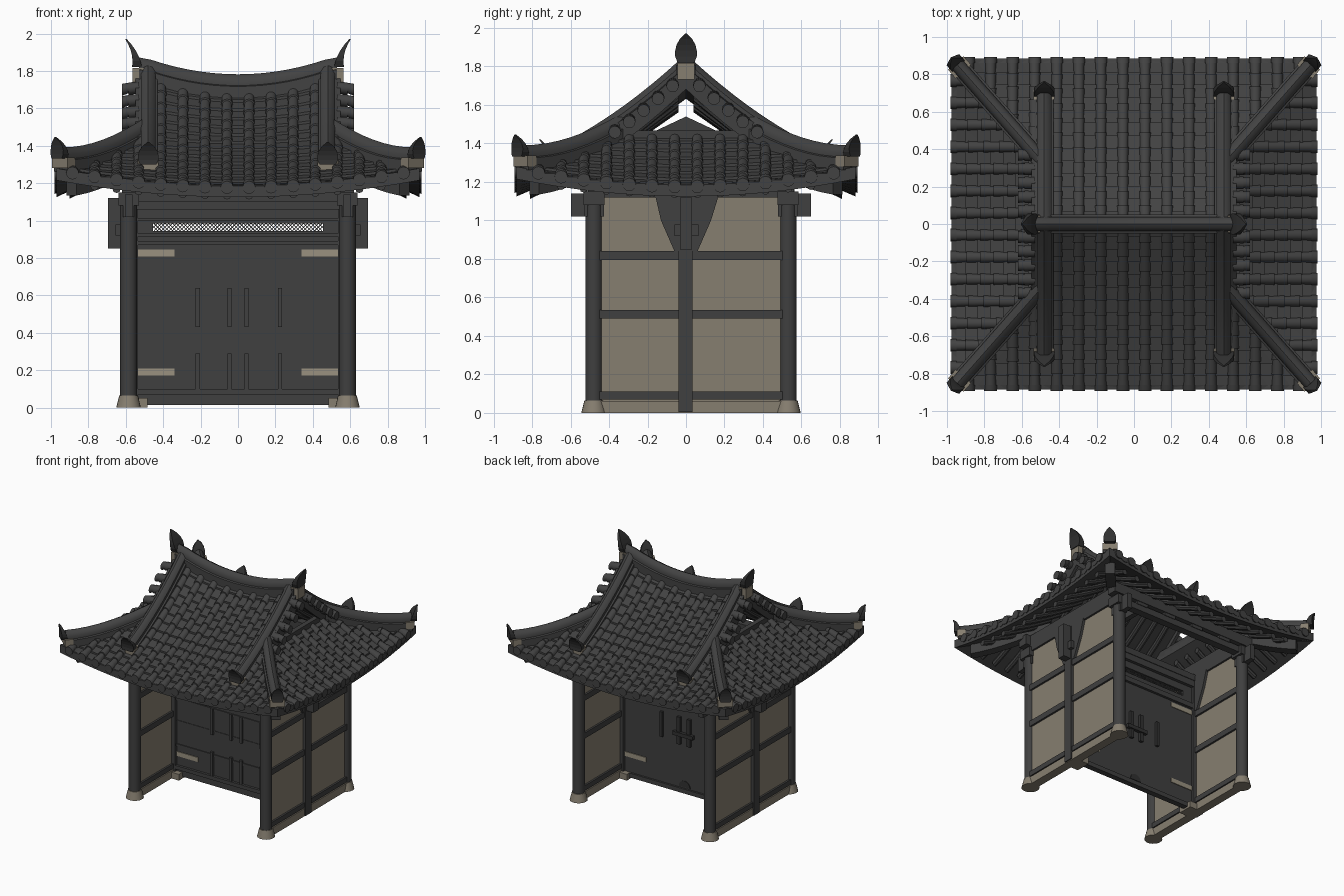
import bpy, bmesh, math
from mathutils import Vector, Matrix

if "Cube" in bpy.data.objects:
    bpy.data.objects.remove(bpy.data.objects["Cube"])


def material(name, *rgb):
    m = bpy.data.materials.new(name)
    m.use_nodes = True
    m.diffuse_color = (*rgb, 1)
    m.node_tree.nodes["Principled BSDF"].inputs["Base Color"].default_value = (*rgb, 1)
    return m


TILE = material("roof tile grey", .055, .055, .055)
WOOD = material("dark timber", .05, .05, .05)
DARK = material("ornament charcoal", .03, .03, .03)
PLASTER = material("tan plaster", .24, .21, .162)
STRAP = material("pale metal", .32, .285, .215)
UP = Vector((0, 0, 1))
SIGNS = (-1, 1)


def finish(name, bm, mat, smooth=False):
    bmesh.ops.recalc_face_normals(bm, faces=bm.faces)
    me = bpy.data.meshes.new(name)
    bm.to_mesh(me)
    bm.free()
    me.materials.append(mat)
    ob = bpy.data.objects.new(name, me)
    bpy.context.collection.objects.link(ob)
    if smooth:
        bpy.ops.object.select_all(action='DESELECT')
        ob.select_set(True)
        bpy.context.view_layer.objects.active = ob
        bpy.ops.object.shade_smooth_by_angle(angle=math.radians(35))


def box(bm, x0, x1, y0, y1, z0, z1, turn=0):
    mid = Vector((x0 + x1, y0 + y1, z0 + z1)) / 2
    bmesh.ops.create_cube(bm, size=1, matrix=Matrix.Translation(mid) @ Matrix.Rotation(turn, 4, 'Y')
                          @ Matrix.Diagonal((abs(x1 - x0), abs(y1 - y0), abs(z1 - z0), 1)))


def post(bm, x, y, z0, z1, r0, r1, sides=20):
    bmesh.ops.create_cone(bm, cap_ends=True, segments=sides, radius1=r0, radius2=r1, depth=z1 - z0,
                          matrix=Matrix.Translation((x, y, (z0 + z1) / 2)))


def loft(bm, rings, closed=True, loop=False):
    vs = [[bm.verts.new(p) for p in r] for r in rings]
    for a, b in zip(vs, vs[1:] + (vs[:1] if loop else [])):
        n = len(a)
        for i in range(n if closed else n - 1):
            j = (i + 1) % n
            bm.faces.new((a[i], a[j], b[j], b[i]))
    if closed and not loop:
        bm.faces.new(vs[0])
        bm.faces.new(vs[-1])


def sweep(bm, pts, profile, scales=None):
    rings = []
    for i, p in enumerate(pts):
        t = pts[min(i + 1, len(pts) - 1)] - pts[max(i - 1, 0)]
        side = t.cross(UP).normalized()
        k = scales[i] if scales else 1
        rings.append([p + side * s * k + UP * u * k for s, u in profile])
    loft(bm, rings)


def arc(r, a0, a1, n, squash=1):
    angles = [math.radians(a0 + (a1 - a0) * i / n) for i in range(n + 1)]
    return [(r * math.cos(a), r * squash * math.sin(a)) for a in angles]


def slab(w, low, high):
    return [(-w, low), (-w, high), (w, high), (w, low)]


# Roof shape: face 0 is the long slope, face 1 the hipped end slope
EAVE = (.88, .97)
TOP = (0, .5)
HIP = .882
STEP = .118


def roof(face, s, a, e, up=0):
    d = EAVE[0] - e if face == 0 else (EAVE[1] - e) / HIP
    x, y = (a, s * e) if face == 0 else (s * e, a)
    z = 1.175 + .4 * d + .2 * d * d + .09 * (x / .97) ** 2 * (y / .88) ** 2
    if face == 0:
        z += .09 * min(1, (x / .5) ** 2) * (1 - min(e, .88) / .88) ** 2
    return Vector((x, y, z + up))


def half_width(face, e):
    if face == 0:
        return max(.53, .52 + (e - .37) * HIP)
    return .37 + (e - .52) / HIP


def column_top(face, a):
    if face == 0:
        return .02 if a < .53 else .37 + (a - .52) / HIP
    return .53 if a < .37 else .52 + (a - .37) * HIP


def spread(a, b, n):
    return [a + (b - a) * i / n for i in range(n + 1)]


field, tiles, ends, drips, rafters = [bmesh.new() for _ in range(5)]
half_round, disc, drop = arc(.031, 0, 180, 6), arc(.034, 0, 330, 11), arc(.045, 180, 360, 6, .9)
for face in (0, 1):
    for s in SIGNS:
        # Stepped flat tiles with the soffit in one sheet
        levels = [(e, -.05) for e in spread(TOP[face], EAVE[face], 6)]
        rows = spread(EAVE[face], TOP[face], round((EAVE[face] - TOP[face]) / .07))
        for low, high in zip(rows, rows[1:]):
            levels += [(low, .014), (high, 0)]
        loft(field, [[roof(face, s, half_width(face, e) * t, e, up) for t in spread(-1, 1, 16)]
                     for e, up in levels], closed=False, loop=True)
        # Round tile columns, eave discs and rafters
        count = (8, 7)[face]
        for i in range(-count, count):
            a = (i + .5) * STEP
            top = column_top(face, abs(a))
            n = max(1, round((EAVE[face] - top) / .075))
            cuts = spread(EAVE[face], top, n)
            for low, high in zip(cuts, cuts[1:]):
                sweep(tiles, [roof(face, s, a, low, .008), roof(face, s, a, high, .004)], half_round, [1, .84])
            sweep(ends, [roof(face, s, a, EAVE[face] + k, .006) for k in (-.02, .012)], disc)
            if i > -count:
                sweep(drips, [roof(face, s, a - STEP / 2, EAVE[face] + k, .012) for k in (-.02, .006)], drop)
            if top < EAVE[face] - .12:
                sweep(rafters, [roof(face, s, a, e, -.07) for e in spread(EAVE[face] - .07, top + .02, 4)],
                      arc(.022, 0, 315, 7))
finish("flat_roof_tiles", field, TILE)
finish("round_roof_tiles", tiles, TILE, True)
finish("eave_discs", ends, TILE, True)
finish("drip_tiles", drips, TILE, True)

# Ridges, their plaster ends and upturned leaf ornaments
ridges, caps, leaves, barge, stubs = [bmesh.new() for _ in range(5)]
half = [(.05, -.03), (.05, .035), (.038, .04), (.038, .065), (.022, .09)]
RIDGE = half + [(0, .1)] + [(-s, u) for s, u in reversed(half)]


def leaf(base, direction, w, h, lean):
    side = direction.cross(UP)
    rings = []
    for i, k in enumerate((.8, 1, 1, .88, .58, .06)):
        t = i / 5
        c = base + direction * lean * t * t + UP * h * t
        th = direction * (.022 * (1 - t) + .004)
        rings.append([c + side * w * k + th, c - side * w * k + th, c - side * w * k - th, c + side * w * k - th])
    loft(leaves, rings)


sweep(ridges, [roof(0, 1, x, 0) for x in spread(-.53, .53, 16)], RIDGE)
for sx in SIGNS:
    tip = roof(0, 1, sx * .54, 0)
    box(caps, sx * .5, sx * .565, -.045, .045, tip.z - .04, tip.z + .045)
    leaf(tip + UP * .05, Vector((sx, 0, 0)), .056, .15, .06)
    for sy in SIGNS:
        # Descending gable ridge
        path = [roof(0, sy, sx * .48, e) for e in spread(.02, .7, 9)]
        sweep(ridges, path, RIDGE)
        sweep(caps, [roof(0, sy, sx * .48, e) for e in (.665, .715)], slab(.056, -.02, .045))
        leaf(path[-1] + UP * .03, Vector((0, sy, 0)), .055, .12, .06)
        # Diagonal hip ridge and corner rafter
        path = []
        for t in spread(0, 1, 8):
            e = .5 + .445 * t
            path.append(roof(1, sx, sy * half_width(1, e), e, .025 * t * t))
        sweep(ridges, path, RIDGE)
        out = (path[-1] - path[-2])
        out.z = 0
        out.normalize()
        sweep(caps, [path[-1] - out * .05, path[-1] + out * .012], slab(.055, -.01, .045))
        leaf(path[-1] + out * .012 + UP * .04, out, .045, .115, .035)
        sweep(rafters, [p - UP * (.025 * (i / 8) ** 2) for i, p in enumerate(path[:-1])], slab(.036, -.14, -.05))
        # Gable verge board and stub tiles
        sweep(barge, [roof(0, sy, sx * .537, e) for e in spread(.0, .4, 6)], slab(.012, -.09, .03))
        for e in spread(.07, .37, 4):
            p = roof(0, sy, sx * .53, e, .004)
            out_x = Vector((sx, 0, 0))
            sweep(stubs, [p, p + out_x * .055 - UP * .006], disc, [.9, 1])
            sweep(stubs, [p + out_x * .05, p + out_x * .09 - UP * .012], disc, [.8, .95])
finish("ridges", ridges, TILE, True)
finish("ridge_end_plaster", caps, PLASTER)
finish("ridge_leaf_ornaments", leaves, DARK)
finish("gable_verge_boards", barge, WOOD)
finish("gable_stub_tiles", stubs, TILE, True)
finish("rafters", rafters, WOOD, True)

# Gable tie beams and small truss
truss = bmesh.new()
for sx in SIGNS:
    box(truss, sx * .5, sx * .54, -.34, .34, 1.42, 1.468)
loft(truss, [[(x, -.17, 1.46), (x, .17, 1.46), (x, 0, 1.54)] for x in (-.02, .02)])
finish("gable_truss", truss, WOOD)

# Columns, footings, brackets and beams
COL_X, FRONT, BACK = .585, -.478, .53
columns, feet, frame, walls, rails = [bmesh.new() for _ in range(5)]
for sx in SIGNS:
    x = sx * COL_X
    for y, sy in ((FRONT, -1), (BACK, 1)):
        post(columns, x, y, .05, 1.14, .045, .045)
        post(feet, x, y, 0, .065, .066, .05)
        box(frame, x - .02, x + .02, y, y + sy * .12, 1.02, 1.14)
        box(frame, x - .055, x + .055, y - .055, y + .055, 1.08, 1.15)
        box(frame, x - .03, x + .03, y - .052, y + .052, 1.02, 1.09)
    # Side wall: plaster, rails, sill and middle post
    box(walls, x - .02, x + .02, FRONT, BACK, .05, 1.13)
    box(feet, x - .035, x + .035, FRONT + .03, BACK - .03, 0, .062)
    for z0, z1 in ((.07, .11), (.49, .535), (.795, .84)):
        box(rails, x - .035, x + .035, FRONT, BACK, z0, z1)
    box(rails, x - .045, x + .045, -.038, .034, .005, 1.12)
    box(feet, x - sx * .1, x - sx * .03, -.06, .06, 0, .05)
    # Flared middle bracket with projecting arm
    flare = [(-.16, 1.13), (-.13, 1.0), (-.06, .84), (.06, .84), (.13, 1.0), (.17, 1.13)]
    loft(frame, [[(x + k, y, z) for y, z in flare] for k in (-.04, .04)])
    box(frame, x, sx * .695, -.03, .03, .85, 1.12)
    box(frame, x, x + sx * .07, -.06, .065, .92, .98)
    box(frame, x - .035, x + .035, FRONT - .03, BACK + .03, 1.12, 1.25)
    box(rails, sx * .535, sx * .565, -.035, .035, .02, 1.12)
for y in (FRONT, BACK):
    box(frame, -.64, .64, y - .03, y + .03, 1.1, 1.15)
    box(frame, -.66, .66, y - .04, y + .04, 1.17, 1.25)
    for x in spread(-.39, .39, 3):
        box(frame, x - .05, x + .05, y - .035, y + .035, 1.145, 1.175)
box(frame, -.6, .6, -.045, .045, 1.09, 1.14)
finish("columns", columns, WOOD, True)
finish("stone_footings", feet, PLASTER, True)
finish("beams_and_brackets", frame, WOOD)
finish("side_walls", walls, PLASTER)
finish("side_wall_rails", rails, WOOD)

# Double door with an open lattice transom
door, lattice, straps, battens, latch = [bmesh.new() for _ in range(5)]
box(door, -.55, .55, -.015, .015, .015, .945)
box(door, -.55, .55, -.015, .015, .985, 1.1)
for sx in SIGNS:
    box(door, sx * .455, sx * .55, -.015, .015, .945, .985)
for x in spread(-.45, .45, 45):
    for turn in SIGNS:
        box(lattice, x - .002, x + .002, -.004, .004, .937, .993, turn * math.pi / 4)
for z0, z1, proud in ((.07, .1, .035), (.25, .27, .022), (.45, .46, .019), (.62, .64, .022),
                      (.745, .765, .022), (.87, .89, .04), (.915, .93, .03), (1.0, 1.01, .03), (1.06, 1.09, .045)):
    box(battens, -.54, .54, -proud, 0, z0, z1)
for x in (-.215, -.045, .045, .225):
    for z in (.08, .43):
        box(battens, x - .011, x + .011, -.032, 0, z, z + .21)
box(battens, -.54, .54, 0, .035, .86, .9)
box(battens, -.54, .54, 0, .04, 1.04, 1.09)
box(battens, -.54, .54, 0, .03, .015, .05)
for sx in SIGNS:
    for z in (.19, .827):
        box(straps, sx * .34, sx * .537, -.021, .021, z - .018, z + .018)
    # Handles and lock on the rear
    box(latch, sx * .2 - .012, sx * .2 + .012, .01, .035, .42, .62)
    box(latch, sx * .045 - .014, sx * .045 + .014, .01, .035, .4, .62)
box(latch, -.09, .09, .02, .045, .47, .5)
loft(latch, [[(x, y, z + .06) for x, z in arc(.05, 0, 180, 8)] for y in (.01, .02)])
finish("door_leaves", door, WOOD)
finish("transom_lattice", lattice, WOOD)
finish("door_straps", straps, STRAP)
finish("door_battens", battens, WOOD)
finish("door_latch", latch, DARK)
